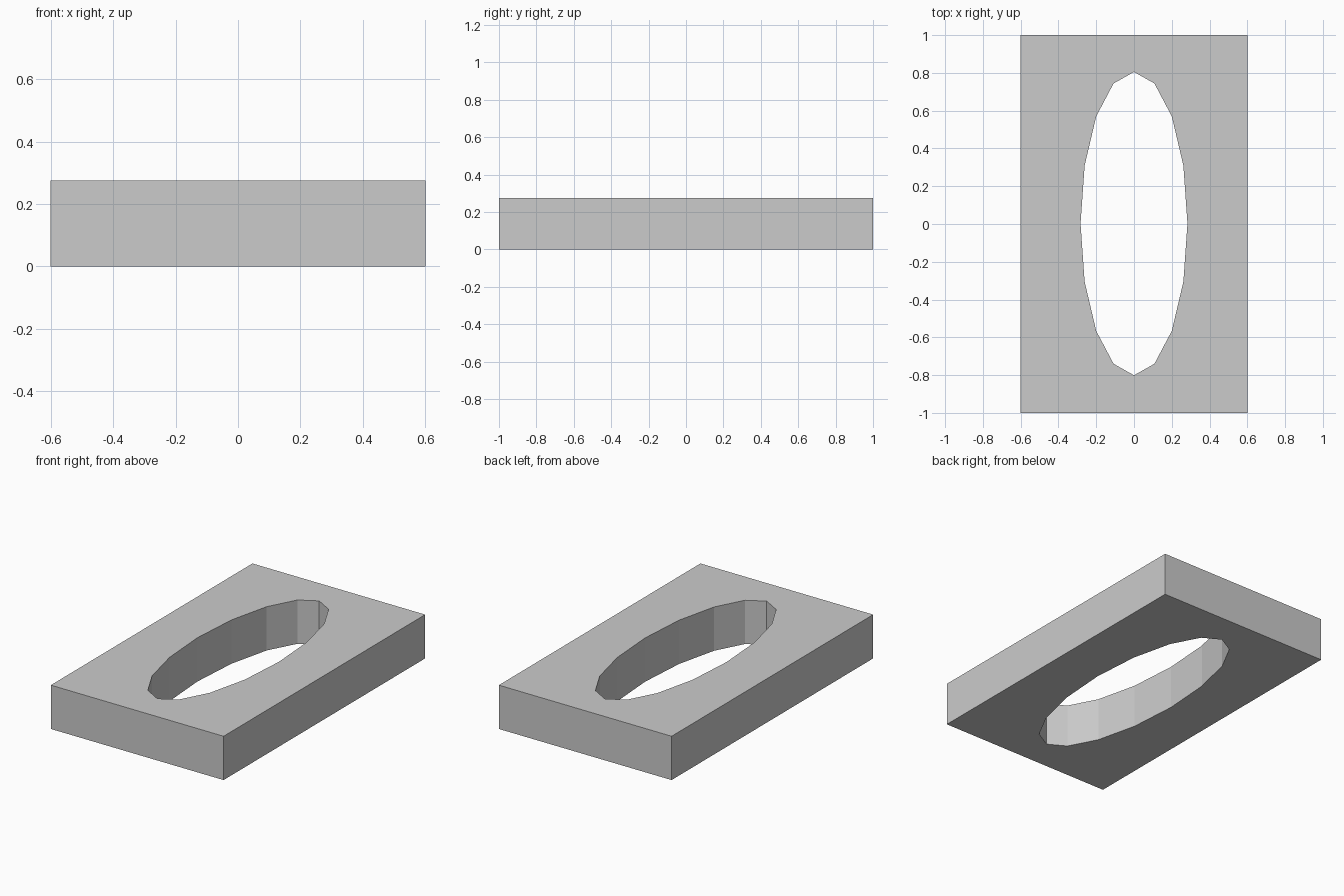
import bpy

if "Cube" in bpy.data.objects:
    bpy.data.objects.remove(bpy.data.objects["Cube"])

HEIGHT = 0.275

# Rectangular plate
bpy.ops.mesh.primitive_cube_add(size=1, location=(0, 0, HEIGHT / 2))
plate = bpy.context.object
plate.name = "plate"
plate.scale = (1.2, 2.0, HEIGHT)
bpy.ops.object.transform_apply(location=True, rotation=False, scale=True)

# Sixteen-sided oval cutter for the through hole
bpy.ops.mesh.primitive_cylinder_add(vertices=16, radius=1, depth=1,
                                    location=(0, 0.002, HEIGHT / 2))
cutter = bpy.context.object
cutter.name = "oval_hole_cutter"
cutter.scale = (0.283, 0.803, HEIGHT * 2)
bpy.ops.object.transform_apply(location=True, rotation=False, scale=True)

# Cut the hole and discard the cutter
cut = plate.modifiers.new("oval_hole", 'BOOLEAN')
cut.operation = 'DIFFERENCE'
cut.solver = 'EXACT'
cut.object = cutter
bpy.ops.object.select_all(action='DESELECT')
bpy.context.view_layer.objects.active = plate
plate.select_set(True)
bpy.ops.object.modifier_apply(modifier=cut.name)
bpy.data.objects.remove(cutter)
